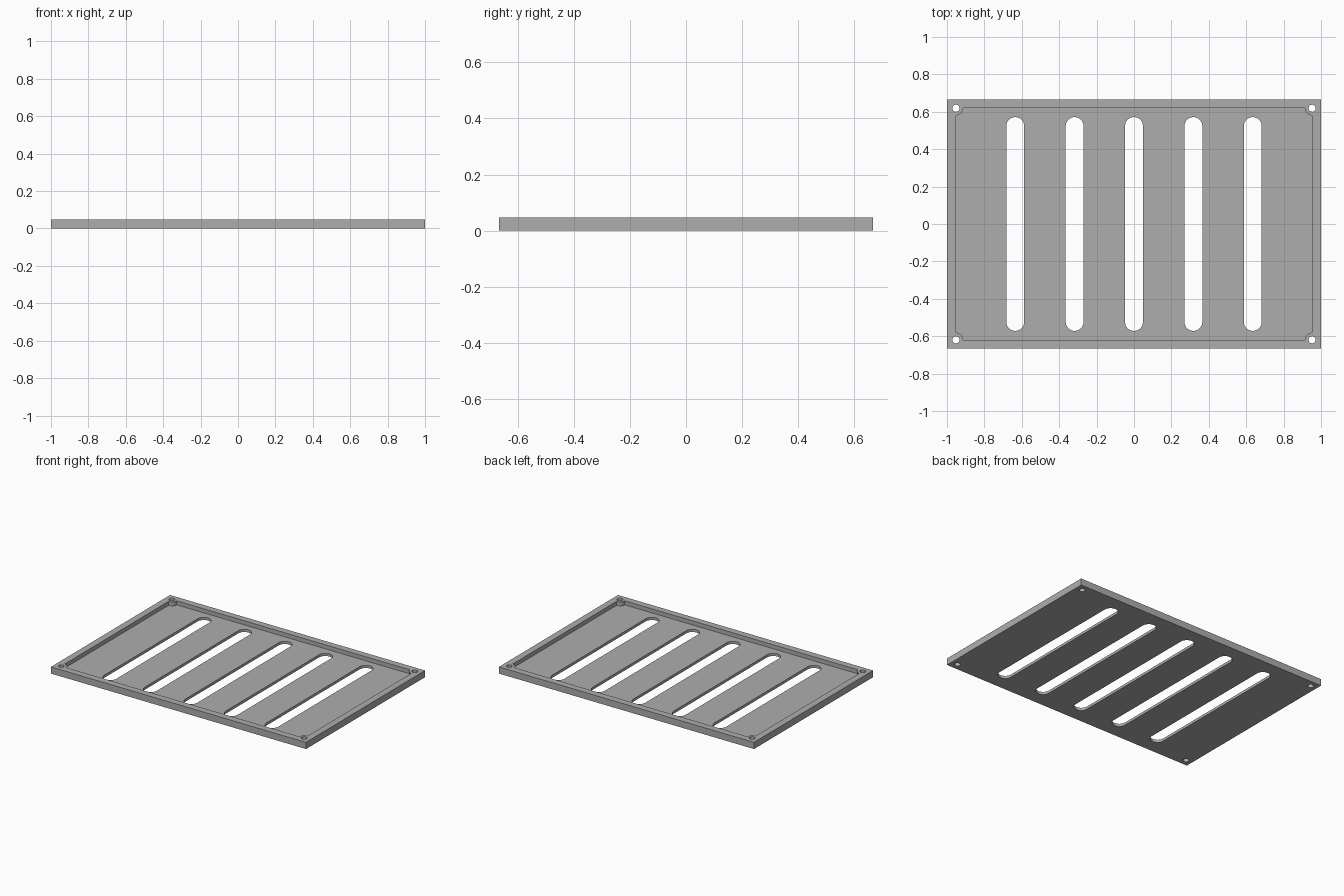
import bpy, bmesh
from math import sin, cos, pi

if "Cube" in bpy.data.objects:
    bpy.data.objects.remove(bpy.data.objects["Cube"])

MM = 2 / 210                      # one design unit
WIDTH, DEPTH, HEIGHT = 210 * MM, 140 * MM, 5 * MM
FLOOR = 2 * MM
RIM = 5 * MM
HOLE_R, BOSS_R, SLOT_R = 2 * MM, 4 * MM, 5 * MM
INX, INY = WIDTH / 2 - RIM, DEPTH / 2 - RIM
CORNERS = [(1, 1), (-1, 1), (-1, -1), (1, -1)]


def arc(cx, cy, r, start, sweep, steps):
    return [(cx + r * cos(start + sweep * i / steps),
             cy + r * sin(start + sweep * i / steps)) for i in range(steps + 1)]


def prism(name, outline, z0, z1):
    """Extrude a counter-clockwise outline from z0 to z1."""
    bm = bmesh.new()
    base = bm.faces.new([bm.verts.new((x, y, z0)) for x, y in outline])
    top = bmesh.ops.extrude_face_region(bm, geom=[base])["geom"]
    verts = [v for v in top if isinstance(v, bmesh.types.BMVert)]
    bmesh.ops.translate(bm, verts=verts, vec=(0, 0, z1 - z0))
    bmesh.ops.recalc_face_normals(bm, faces=bm.faces)
    mesh = bpy.data.meshes.new(name)
    bm.to_mesh(mesh)
    bm.free()
    obj = bpy.data.objects.new(name, mesh)
    bpy.context.collection.objects.link(obj)
    return obj


# Plate blank
plate = prism("slotted_plate", [(sx * WIDTH / 2, sy * DEPTH / 2) for sx, sy in CORNERS], 0, HEIGHT)

# Shallow recess that leaves a rounded boss at each corner
outline = []
for k, (sx, sy) in enumerate(CORNERS):
    outline += arc(sx * INX, sy * INY, BOSS_R, (3 + k) * pi / 2, -pi / 2, 12)
cutters = [prism("recess_cutter", outline, FLOOR, HEIGHT * 2)]

# Five round-ended slots
end = 60 * MM - SLOT_R
for i in range(-2, 3):
    x = i * 200 / 6 * MM
    slot = arc(x, end, SLOT_R, 0, pi, 24) + arc(x, -end, SLOT_R, pi, pi, 24)
    cutters.append(prism("slot_cutter", slot, -HEIGHT, HEIGHT * 2))

# Corner screw holes
for sx, sy in CORNERS:
    ring = arc(sx * INX, sy * INY, HOLE_R, 0, 2 * pi, 32)[:-1]
    cutters.append(prism("hole_cutter", ring, -HEIGHT, HEIGHT * 2))

# Cut everything out of the plate
bpy.ops.object.select_all(action="DESELECT")
bpy.context.view_layer.objects.active = plate
plate.select_set(True)
for cutter in cutters:
    cutter.hide_render = True
    mod = plate.modifiers.new("cut", "BOOLEAN")
    mod.operation, mod.solver, mod.object = "DIFFERENCE", "EXACT", cutter
    bpy.ops.object.modifier_apply(modifier=mod.name)
    bpy.data.objects.remove(cutter)

# Single grey finish
grey = bpy.data.materials.new("plain_grey")
grey.use_nodes = True
colour = (0.42, 0.42, 0.42, 1)
grey.diffuse_color = colour
grey.node_tree.nodes["Principled BSDF"].inputs["Base Color"].default_value = colour
plate.data.materials.clear()
plate.data.materials.append(grey)
bpy.ops.object.shade_smooth_by_angle()
